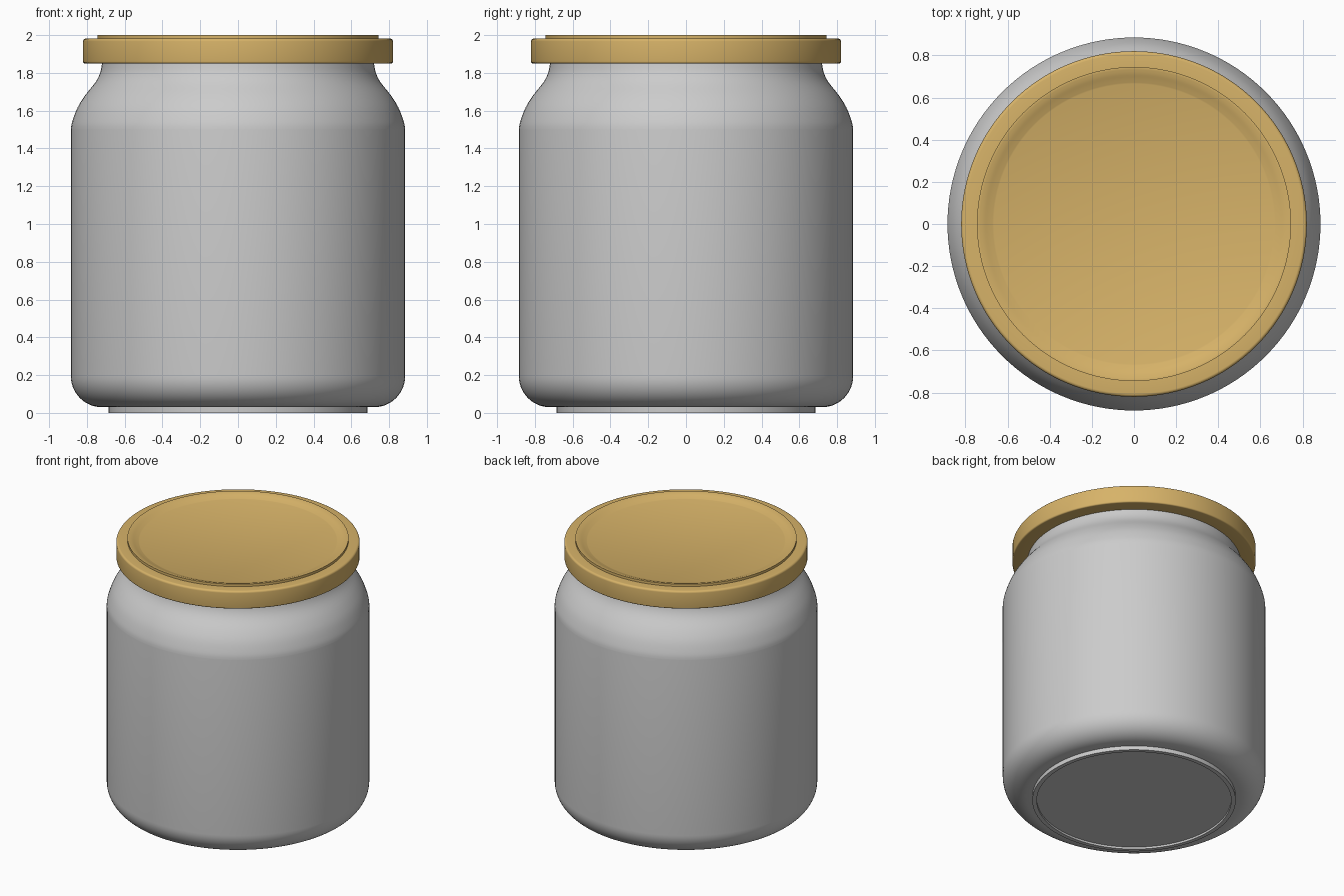
import bpy, bmesh, math

if "Cube" in bpy.data.objects:
    bpy.data.objects.remove(bpy.data.objects["Cube"])

SEGMENTS = 128


def arc(cx, cz, rx, rz, a0, a1, n):
    """Points on an elliptical arc, angles in degrees."""
    angles = [math.radians(a0 + (a1 - a0) * i / n) for i in range(n + 1)]
    return [(cx + rx * math.cos(a), cz + rz * math.sin(a)) for a in angles]


def smooth_curve(pts, steps=4):
    """Catmull-Rom curve through a few profile points."""
    p = [pts[0]] + pts + [pts[-1]]
    out = []
    for a, b, c, d in zip(p, p[1:], p[2:], p[3:]):
        for s in range(steps):
            t = s / steps
            out.append(tuple(0.5 * (2 * b[k] + (c[k] - a[k]) * t
                       + (2 * a[k] - 5 * b[k] + 4 * c[k] - d[k]) * t * t
                       + (3 * b[k] - a[k] - 3 * c[k] + d[k]) * t ** 3) for k in (0, 1)))
    return out + [pts[-1]]


def lathe(name, profile, material=None):
    """Spin an (r, z) profile about z, closing both ends with a flat disc."""
    bm = bmesh.new()
    rings = []
    for r, z in profile:
        rings.append([bm.verts.new((r * math.cos(2 * math.pi * i / SEGMENTS),
                                    r * math.sin(2 * math.pi * i / SEGMENTS), z))
                      for i in range(SEGMENTS)])
    for lo, hi in zip(rings, rings[1:]):
        for i in range(SEGMENTS):
            j = (i + 1) % SEGMENTS
            bm.faces.new((lo[i], lo[j], hi[j], hi[i]))
    bm.faces.new(rings[0][::-1])
    bm.faces.new(rings[-1])
    mesh = bpy.data.meshes.new(name)
    bm.to_mesh(mesh)
    bm.free()
    obj = bpy.data.objects.new(name, mesh)
    bpy.context.collection.objects.link(obj)
    if material:
        mesh.materials.append(material)
    bpy.ops.object.select_all(action='DESELECT')
    obj.select_set(True)
    bpy.context.view_layer.objects.active = obj
    bpy.ops.object.shade_smooth_by_angle(angle=math.radians(30))
    return obj


gold = bpy.data.materials.new("lid_gold")
gold.diffuse_color = (0.68, 0.45, 0.14, 1)
gold.use_nodes = True
gold.node_tree.nodes["Principled BSDF"].inputs["Base Color"].default_value = gold.diffuse_color

# Jar: recessed base, foot ring, rounded heel, straight wall, shoulder and neck
foot = [(0.655, 0.015), (0.655, 0.0), (0.685, 0.0), (0.685, 0.03)]
heel = arc(0.72, 0.195, 0.165, 0.165, -90, 0, 14)
shoulder = smooth_curve([(0.885, 1.50), (0.878, 1.54), (0.85, 1.615), (0.81, 1.68),
                         (0.755, 1.75), (0.73, 1.80), (0.72, 1.85)])
lathe("jar", foot + heel + shoulder + [(0.72, 1.95)])

# Lid: skirt with rounded rims, raised ring and dished centre panel
lid = [(0.70, 1.85)]
lid += arc(0.81, 1.86, 0.01, 0.01, -90, 0, 4)
lid += arc(0.805, 1.967, 0.015, 0.015, 0, 90, 5)
lid += [(0.745, 1.982), (0.745, 2.0)]
lid += smooth_curve([(0.738, 2.0), (0.715, 1.994), (0.69, 1.984), (0.665, 1.975)], 3)
lathe("lid", lid, gold)
